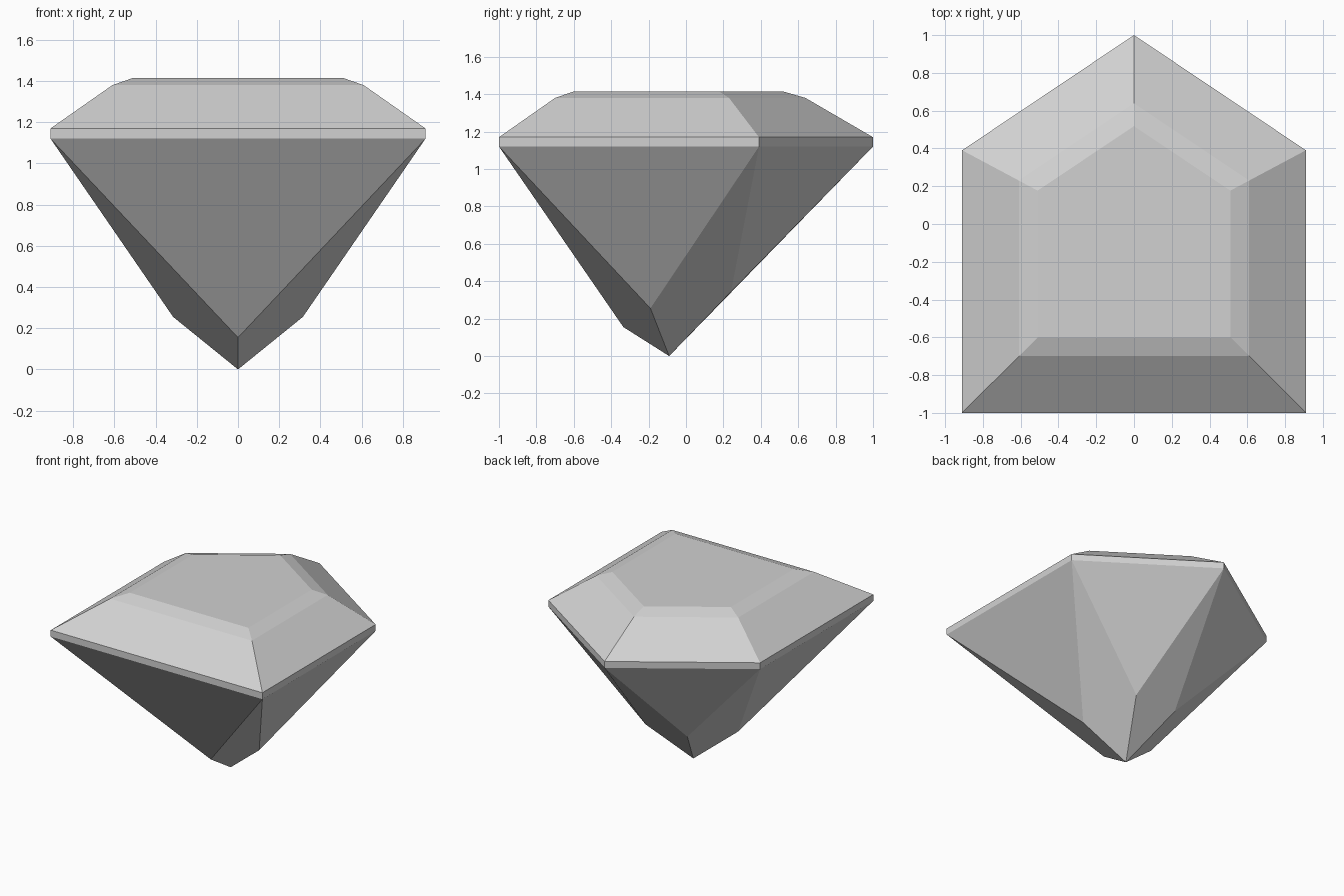
import bpy
import bmesh

cube = bpy.data.objects.get("Cube")
if cube:
    bpy.data.objects.remove(cube, do_unlink=True)

# One flat stone colour
stone = bpy.data.materials.new("pale_grey_stone")
stone.use_nodes = True
colour = (0.64, 0.64, 0.64, 1)
stone.diffuse_color = colour
stone.node_tree.nodes["Principled BSDF"].inputs["Base Color"].default_value = colour


def pentagon(bm, inset, z):
    """House-shaped outline, moved inwards by the inset on every side."""
    half = 0.91 - inset
    back = 1 - 1.204 * inset
    shoulder = back - half * 0.67
    front = inset - 1
    outline = [(-half, front), (half, front), (half, shoulder),
               (0, back), (-half, shoulder)]
    return [bm.verts.new((x, y, z)) for x, y in outline]


bm = bmesh.new()

# Girdle, crown, bevel and table as stacked outlines
levels = [(0, 1.12), (0, 1.17), (0.30, 1.38), (0.40, 1.415)]
rings = [pentagon(bm, inset, z) for inset, z in levels]
for low, high in zip(rings, rings[1:]):
    for i in range(5):
        j = (i + 1) % 5
        bm.faces.new((low[i], low[j], high[j], high[i]))
bm.faces.new(rings[-1])

# Pavilion: each girdle side has a triangle running down to its own point
points = [(0, -0.335, 0.155), (0.315, -0.19, 0.255), (0.18, 0.24, 0.343),
          (-0.18, 0.24, 0.343), (-0.315, -0.19, 0.255)]
tips = [bm.verts.new(p) for p in points]
culet = bm.verts.new((0, -0.09, 0))
girdle = rings[0]
for i in range(5):
    j = (i + 1) % 5
    bm.faces.new((girdle[j], girdle[i], tips[i]))
    # Kite facet below each girdle corner
    bm.faces.new((girdle[i], tips[i - 1], culet, tips[i]))

bmesh.ops.recalc_face_normals(bm, faces=bm.faces[:])
mesh = bpy.data.meshes.new("cut_gemstone")
bm.to_mesh(mesh)
bm.free()
mesh.materials.append(stone)
gem = bpy.data.objects.new("cut_gemstone", mesh)
bpy.context.collection.objects.link(gem)
